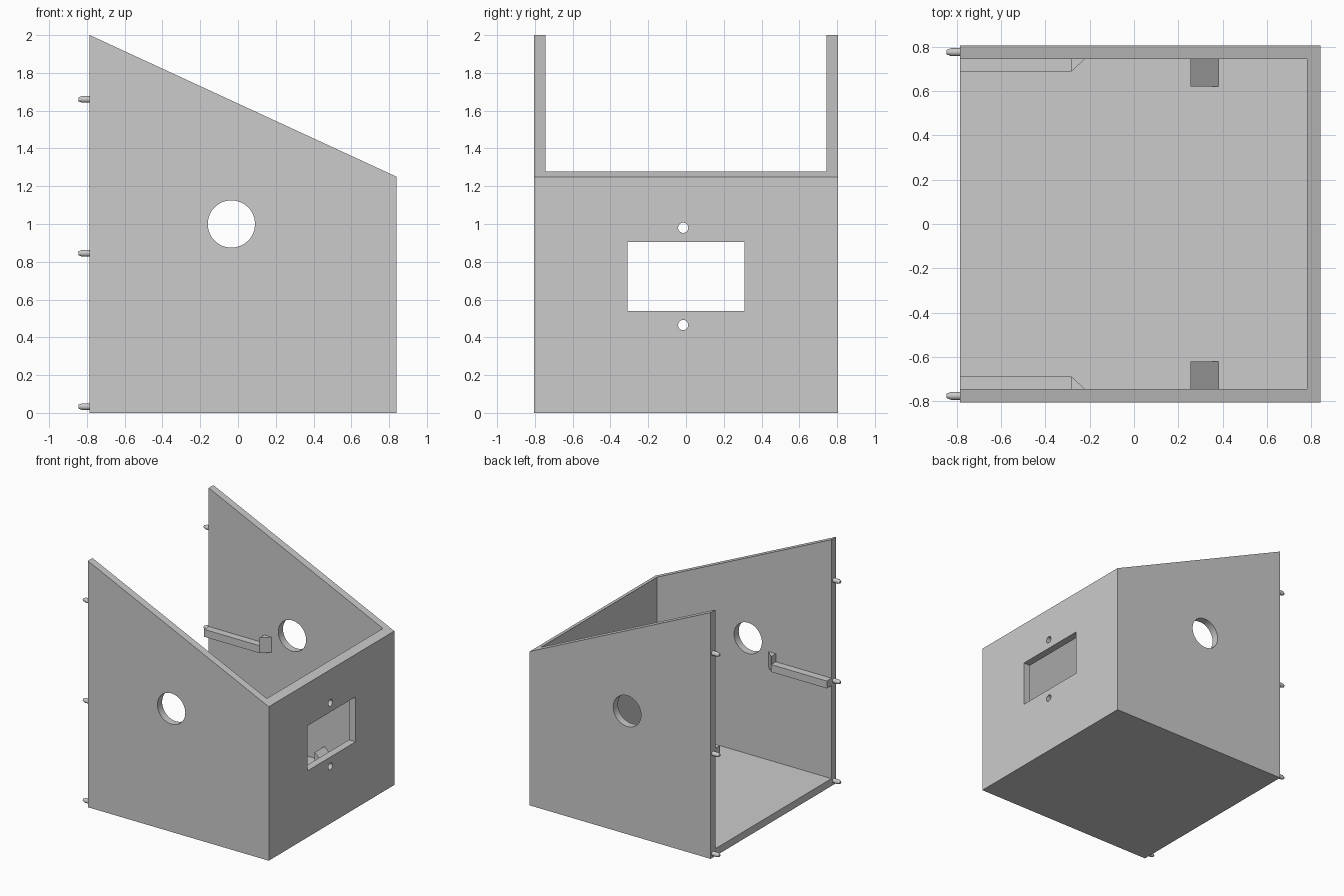
import bpy, bmesh, math
from mathutils import Matrix, Vector

cube = bpy.data.objects.get("Cube")
if cube:
    bpy.data.objects.remove(cube, do_unlink=True)

# One flat grey for the whole enclosure
grey = bpy.data.materials.new("plain grey")
grey.use_nodes = True
colour = (0.6, 0.6, 0.6, 1)
grey.diffuse_color = colour
grey.node_tree.nodes["Principled BSDF"].inputs["Base Color"].default_value = colour

BACK, END, HALF, WALL = -0.785, 0.84, 0.805, 0.06
INNER = HALF - WALL


def add_object(name, bm):
    bmesh.ops.recalc_face_normals(bm, faces=bm.faces)
    mesh = bpy.data.meshes.new(name)
    bm.to_mesh(mesh)
    bm.free()
    mesh.materials.append(grey)
    obj = bpy.data.objects.new(name, mesh)
    bpy.context.collection.objects.link(obj)
    return obj


def prism(name, points, push):
    """Extrude a flat outline along a vector."""
    bm = bmesh.new()
    face = bm.faces.new([bm.verts.new(p) for p in points])
    moved = bmesh.ops.extrude_face_region(bm, geom=[face])["geom"]
    verts = [g for g in moved if isinstance(g, bmesh.types.BMVert)]
    bmesh.ops.translate(bm, verts=verts, vec=push)
    return add_object(name, bm)


def box(name, low, high):
    (x0, y0, z0), (x1, y1, z1) = low, high
    outline = [(x0, y0, z0), (x1, y0, z0), (x1, y1, z0), (x0, y1, z0)]
    return prism(name, outline, (0, 0, z1 - z0))


def cylinder(name, centre, radius, depth, axis, sides, tip_radius=None):
    bm = bmesh.new()
    turn = Vector((0, 0, 1)).rotation_difference(Vector(axis)).to_matrix().to_4x4()
    bmesh.ops.create_cone(bm, cap_ends=True, segments=sides, radius1=radius,
                          radius2=radius if tip_radius is None else tip_radius,
                          depth=depth, matrix=Matrix.Translation(centre) @ turn)
    return add_object(name, bm)


def smooth(obj):
    bpy.ops.object.select_all(action='DESELECT')
    obj.select_set(True)
    bpy.context.view_layer.objects.active = obj
    bpy.ops.object.shade_smooth_by_angle(angle=math.radians(30))


def cut(target, cutter):
    cutter.hide_render = True
    mod = target.modifiers.new("cut", 'BOOLEAN')
    mod.operation, mod.solver, mod.object = 'DIFFERENCE', 'EXACT', cutter
    bpy.context.view_layer.objects.active = target
    bpy.ops.object.modifier_apply(modifier=mod.name)
    bpy.data.objects.remove(cutter, do_unlink=True)


# Shell: sloped-top block hollowed out, open at the top and one end
shell = prism("enclosure_shell",
              [(BACK, -HALF, 0), (END, -HALF, 0), (END, -HALF, 1.25), (BACK, -HALF, 2)],
              (0, 2 * HALF, 0))
cut(shell, box("cavity_cutter", (-1, -INNER, WALL), (END - WALL, INNER, 3)))

# Round openings through both long walls
cut(shell, cylinder("round_cutter", (-0.035, 0, 1), 0.125, 2, (0, 1, 0), 64))

# Window and two screw holes in the end wall
cut(shell, box("window_cutter", (0.7, -0.31, 0.54), (0.9, 0.31, 0.905)))
for z in (0.465, 0.98):
    cut(shell, cylinder("screw_cutter", (0.8, -0.015, z), 0.027, 0.3, (1, 0, 0), 32))
smooth(shell)

for side, label in ((-1, "front"), (1, "back")):
    wall = side * INNER
    ledge = side * (INNER - 0.06)

    # Support rail with a triangular stop post at its end
    y0, y1 = sorted((wall, ledge))
    box(label + "_rail", (BACK, y0, 0.815), (-0.285, y1, 0.875))
    prism(label + "_rail_stop",
          [(-0.285, wall, 0.815), (-0.285, ledge, 0.815), (-0.22, wall, 0.815)],
          (0, 0, 0.125))

    # Wedge block on the floor against the wall
    prism(label + "_floor_wedge",
          [(0.255, wall, WALL), (0.38, wall, WALL), (0.255, wall, 0.18)],
          (0, -side * 0.125, 0))

    # Locating pegs with chamfered tips on the open end
    for z, level in ((0.033, "lower"), (0.845, "middle"), (1.66, "upper")):
        y = side * 0.775
        name = f"{label}_{level}_peg"
        smooth(cylinder(name, (BACK - 0.02, y, z), 0.018, 0.04, (-1, 0, 0), 24))
        smooth(cylinder(name + "_tip", (BACK - 0.05, y, z), 0.018, 0.02,
                        (-1, 0, 0), 24, 0.01))
